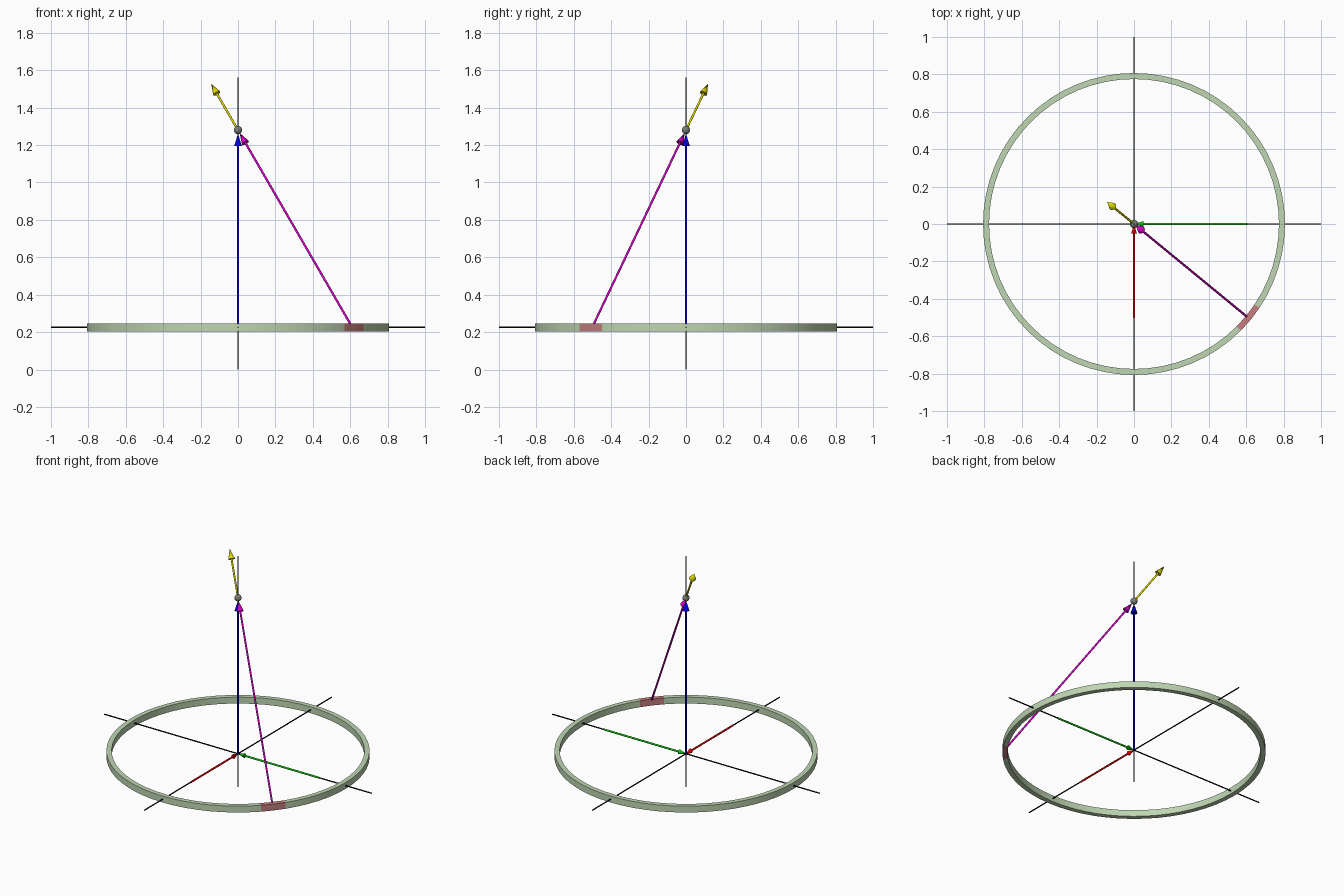
import bpy, bmesh, math
from mathutils import Vector

if "Cube" in bpy.data.objects:
    bpy.data.objects.remove(bpy.data.objects["Cube"])

def material(name, srgb):
    m = bpy.data.materials.new(name)
    lin = [c / 12.92 if c <= 0.04045 else ((c + 0.055) / 1.055) ** 2.4 for c in srgb]
    m.diffuse_color = (*lin, 1)
    m.use_nodes = True
    m.node_tree.nodes["Principled BSDF"].inputs["Base Color"].default_value = m.diffuse_color
    return m

BLACK = material("black", (0.02, 0.02, 0.02))
GREY = material("grey", (0.48, 0.50, 0.47))
SAGE = material("sage green", (0.75, 0.84, 0.70))
ROSE = material("dusty red", (0.78, 0.50, 0.50))
RED = material("red", (0.85, 0, 0))
GREEN = material("green", (0.05, 0.80, 0.05))
BLUE = material("blue", (0, 0, 0.88))
MAGENTA = material("magenta", (0.88, 0, 0.82))
YELLOW = material("yellow", (0.88, 0.86, 0))

def finish(bm, name, mats, angle=40):
    bmesh.ops.recalc_face_normals(bm, faces=bm.faces)
    me = bpy.data.meshes.new(name)
    bm.to_mesh(me)
    bm.free()
    ob = bpy.data.objects.new(name, me)
    bpy.context.collection.objects.link(ob)
    for m in mats:
        me.materials.append(m)
    bpy.ops.object.select_all(action='DESELECT')
    ob.select_set(True)
    bpy.context.view_layer.objects.active = ob
    bpy.ops.object.shade_smooth_by_angle(angle=math.radians(angle))
    return ob

def add_cone(bm, a, b, r1, r2, sides=16):
    d = b - a
    rot = d.to_track_quat('Z', 'Y').to_matrix().to_4x4()
    rot.translation = (a + b) / 2
    bmesh.ops.create_cone(bm, cap_ends=True, segments=sides, radius1=r1,
                          radius2=r2, depth=d.length, matrix=rot)

def rod(name, a, b, r, mat):
    bm = bmesh.new()
    add_cone(bm, Vector(a), Vector(b), r, r, 12)
    finish(bm, name, [mat])

def arrow(name, a, b, mat, head=0.065, head_r=0.021, r=0.006):
    a, b = Vector(a), Vector(b)
    neck = b - (b - a).normalized() * head
    bm = bmesh.new()
    add_cone(bm, a, neck, r, r, 12)
    add_cone(bm, neck, b, head_r, 0)
    finish(bm, name, [mat])

# Key points: loop centre, field point and the highlighted element
Z0, ZP, R = 0.225, 1.28, 0.791
ang = math.radians(-39.375)
origin = Vector((0, 0, Z0))
point = Vector((0, 0, ZP))
element = Vector((R * math.cos(ang), R * math.sin(ang), Z0))
ray = (point - element).normalized()

# Black axes
rod("x_axis", (-1, 0, Z0), (1, 0, Z0), 0.004, BLACK)
rod("y_axis", (0, -1, Z0), (0, 1, Z0), 0.004, BLACK)
rod("z_axis", (0, 0, 0), (0, 0, 1.56), 0.004, BLACK)

# Flat ring with one highlighted section, 1/32 of the circle
N = 64
bm = bmesh.new()
profile = [(0.775, -0.0215), (0.807, -0.0215), (0.807, 0.0215), (0.775, 0.0215)]
loops = [[bm.verts.new((r * math.cos(math.tau * i / N), r * math.sin(math.tau * i / N), Z0 + z))
          for r, z in profile] for i in range(N)]
for i in range(N):
    a, b = loops[i], loops[(i + 1) % N]
    for k in range(4):
        j = (k + 1) % 4
        f = bm.faces.new((a[k], b[k], b[j], a[j]))
        f.material_index = 1 if i in (N - 8, N - 7) else 0
finish(bm, "ring", [SAGE, ROSE])

# Point ball
bm = bmesh.new()
bmesh.ops.create_uvsphere(bm, u_segments=24, v_segments=12, radius=0.022)
bmesh.ops.translate(bm, verts=bm.verts, vec=point)
finish(bm, "point_ball", [GREY], 60)

# Arrows
arrow("separation_arrow", element, point - ray * 0.02, MAGENTA)
arrow("field_arrow", point, point + ray * 0.31, YELLOW)
arrow("height_arrow", origin, point - Vector((0, 0, 0.02)), BLUE)
arrow("x_arrow", (element.x, 0, Z0), origin, GREEN, 0.05, 0.015)
arrow("y_arrow", (0, element.y, Z0), origin, RED, 0.05, 0.015)
